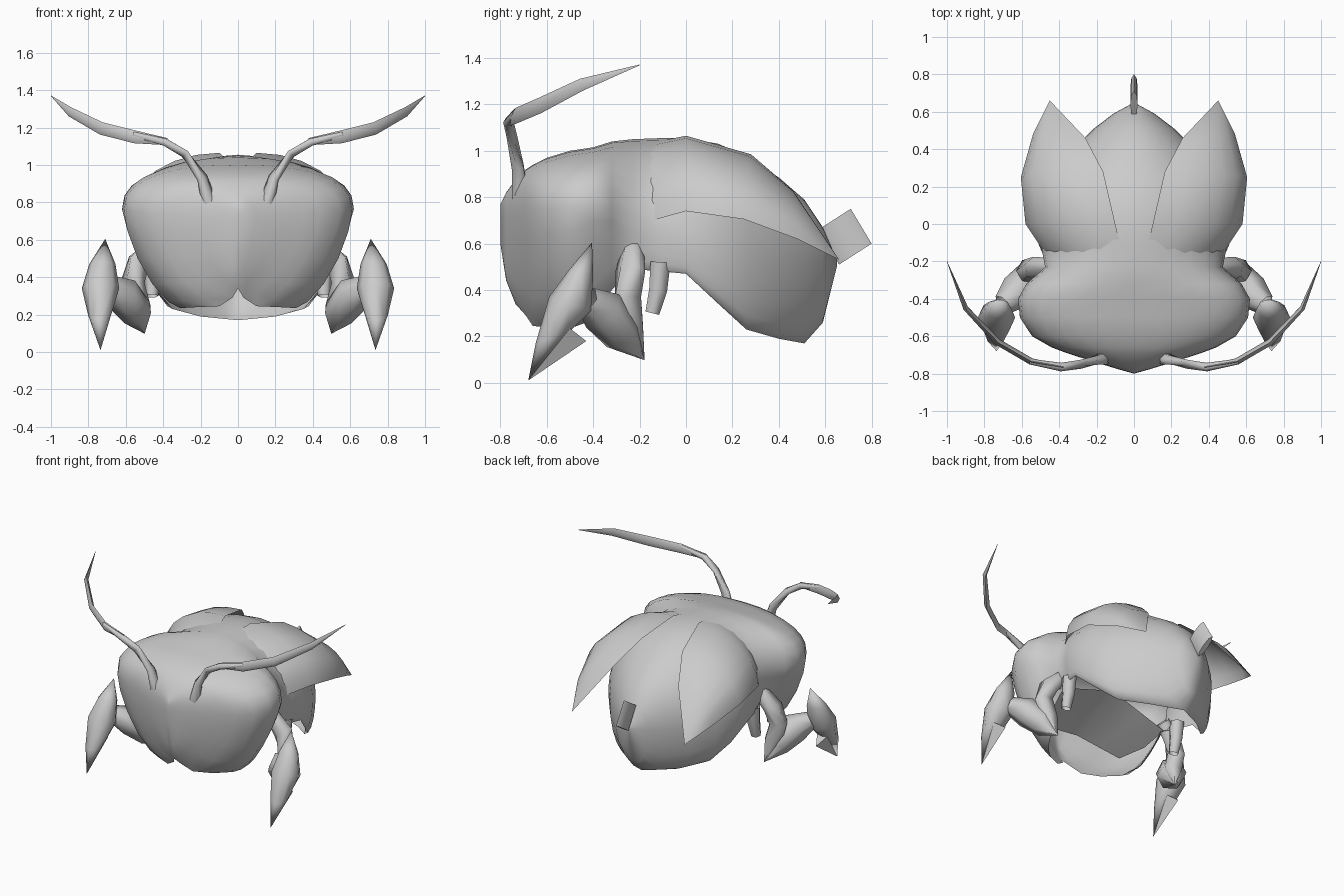
import bpy, math
from mathutils import Vector

if "Cube" in bpy.data.objects:
    bpy.data.objects.remove(bpy.data.objects["Cube"])

grey = bpy.data.materials.new("shell grey")
grey.diffuse_color = (0.6, 0.6, 0.6, 1)
grey.use_nodes = True
grey.node_tree.nodes["Principled BSDF"].inputs["Base Color"].default_value = grey.diffuse_color


def make(name, verts, faces, angle=60, mirror=False):
    me = bpy.data.meshes.new(name)
    me.from_pydata([tuple(v) for v in verts], [], faces)
    me.validate()
    me.materials.append(grey)
    ob = bpy.data.objects.new(name, me)
    bpy.context.collection.objects.link(ob)
    bpy.ops.object.select_all(action='DESELECT')
    ob.select_set(True)
    bpy.context.view_layer.objects.active = ob
    bpy.ops.object.mode_set(mode='EDIT')
    bpy.ops.mesh.select_all(action='SELECT')
    bpy.ops.mesh.remove_doubles(threshold=0.0005)
    bpy.ops.mesh.normals_make_consistent(inside=False)
    bpy.ops.object.mode_set(mode='OBJECT')
    bpy.ops.object.shade_smooth_by_angle(angle=math.radians(angle))
    if mirror:
        ob.modifiers.new("Mirror", 'MIRROR').use_mirror_merge = False
    return ob


def loft(name, rings, closed=True, **kw):
    """Skin quads between rings of equal length."""
    n = len(rings[0])
    verts = [p for r in rings for p in r]
    faces = []
    for i in range(len(rings) - 1):
        for j in range(n if closed else n - 1):
            k = (j + 1) % n
            faces.append((i * n + j, i * n + k, (i + 1) * n + k, (i + 1) * n + j))
    return make(name, verts, faces, **kw)


def limb(name, path, radii, sides=6, tall=1.0):
    """Tapered tube along a path, mirrored to both sides."""
    pts = [Vector(p) for p in path]
    rings = []
    for i, p in enumerate(pts):
        d = (pts[min(i + 1, len(pts) - 1)] - pts[max(i - 1, 0)]).normalized()
        up = Vector((0, 0, 1)) if abs(d.z) < 0.85 else Vector((0, -1, 0))
        a = d.cross(up).normalized()
        b = a.cross(d)
        rings.append([p + radii[i] * (a * math.cos(t) + b * tall * math.sin(t))
                      for t in (2 * math.pi * k / sides for k in range(sides))])
    return loft(name, rings, mirror=True, angle=80)


# Body shell, open underneath: y, top z, half width, widest z, rim z, rim half width
sections = [
    (-.80, .77, 0, .70, .60, 0), (-.775, .82, .09, .71, .44, 0),
    (-.735, .875, .22, .72, .34, 0), (-.69, .92, .36, .735, .29, .03),
    (-.66, .94, .44, .74, .245, .10),
    (-.60, .97, .545, .75, .24, .22), (-.50, 1.0, .61, .755, .235, .31),
    (-.40, 1.015, .62, .765, .27, .37), (-.32, 1.04, .575, .75, .40, .42),
    (-.23, 1.05, .475, .72, .49, .42), (-.10, 1.055, .50, .66, .48, .48),
    (0, 1.055, .52, .62, .47, .50), (.14, 1.03, .50, .58, .34, .44),
    (.26, .975, .44, .55, .23, .35), (.40, .885, .33, .53, .19, .20),
    (.51, .79, .215, .52, .17, 0), (.59, .67, .11, .52, .26, 0),
    (.65, .53, 0, .52, .50, 0)]
rings = []
for y, zt, w, zw, zb, xb in sections:
    eu = 2 / 2.4 if y < -.25 else 1
    el = 2 / 1.5 if y < -.45 else 2 / 1.2 if y < -.25 else 1
    half = []
    for k in range(8):      # upper arc
        t = k / 7 * math.pi / 2
        half.append((w * math.sin(t) ** eu, y, zw + (zt - zw) * max(math.cos(t), 0) ** eu))
    for k in range(1, 6):   # lower arc
        t = k / 5 * math.pi / 2
        half.append((xb + (w - xb) * max(math.cos(t), 0) ** el, y,
                     zw - (zw - zb) * math.sin(t) ** el))
    rings.append([(-x, yy, z) for x, yy, z in half[:0:-1]] + half)
loft("body_shell", rings, closed=False)

# Belly plate set inside the front half
loft("belly_plate", [[(w * s, y, z + rise * (1 - abs(s))) for s in (-1, -.5, 0, .5, 1)]
                     for y, z, w, rise in ((-.58, .42, .36, .04), (-.42, .46, .44, .08),
                                           (-.22, .50, .44, .14))], closed=False)

# Wing cases, curved from the inner edge down to the outer edge
inner = [(.06, -.17, 1.03), (.10, 0, 1.065), (.165, .28, .985), (.26, .46, .83), (.45, .66, .53)]
outer = [(.46, -.18, .69), (.58, 0, .74), (.605, .25, .705), (.54, .48, .62), (.45, .66, .53)]
rows = []
for i, o in zip(inner, outer):
    row = []
    for k in range(7):
        t = k / 6 * math.pi / 2
        s, c = math.sin(t), math.cos(t)
        row.append((i[0] + (o[0] - i[0]) * s, i[1] + (o[1] - i[1]) * k / 6,
                    o[2] + (i[2] - o[2]) * c))
    rows.append(row)
loft("wing_case", rows, closed=False, mirror=True)

# Antennae: thin stalk and broader blade
limb("antenna_stalk",
     [(.155, -.715, .80), (.19, -.725, .93), (.285, -.75, 1.06), (.39, -.765, 1.122), (.56, -.735, 1.165)],
     [.04, .03, .024, .023, .015])
limb("antenna_blade",
     [(.38, -.765, 1.125), (.55, -.735, 1.15), (.73, -.63, 1.195), (.90, -.45, 1.285), (1.0, -.2, 1.37)],
     [.01, .018, .018, .014, .001], sides=4, tall=1.9)

# Legs: thigh down to a pointed elbow, shin back up and out
limb("leg_thigh", [(.44, -.23, .57), (.53, -.24, .48), (.565, -.25, .37), (.53, -.24, .23), (.50, -.18, .10)],
     [.05, .065, .065, .065, .002])
limb("leg_shin", [(.50, -.18, .10), (.54, -.27, .21), (.62, -.36, .31), (.70, -.43, .36)],
     [.002, .09, .10, .06])
limb("rear_leg_stub", [(.46, -.11, .52), (.46, -.12, .40), (.46, -.145, .30)], [.05, .045, .035])

# Foot blade: centre, half width, half depth (y, z) of each ring, plus a heel spur
foot = [((.71, -.405, .605), 0, (0, 0)), ((.725, -.455, .47), .07, (.055, -.01)),
        ((.735, -.50, .34), .10, (.09, -.03)), ((.74, -.57, .20), .062, (.078, .03)),
        ((.735, -.68, .01), 0, (0, 0))]
loft("foot_blade", [[(c[0] + rx * math.cos(t), c[1] + dy * math.sin(t), c[2] + dz * math.sin(t))
                     for t in (math.pi * k / 4 for k in range(8))]
                    for c, rx, (dy, dz) in foot], mirror=True, angle=80)
make("heel_spur", [(.735, -.68, .01), (.74, -.43, .18), (.78, -.50, .235), (.70, -.50, .235)],
     [(0, 1, 2), (0, 3, 1), (1, 3, 2)], mirror=True)

# Tail tube: flattened, capped and running downwards
c, u = Vector((0, .64, .705)), Vector((0, .07, .045))
ring = [c + u * math.cos(t) + Vector((.02 * math.sin(t), 0, 0))
        for t in (math.pi * k / 4 for k in range(8))]
drop = Vector((0, .09, -.15))
loft("tail_tube", [[c] * 8, ring, [p + drop for p in ring], [c + drop] * 8])
